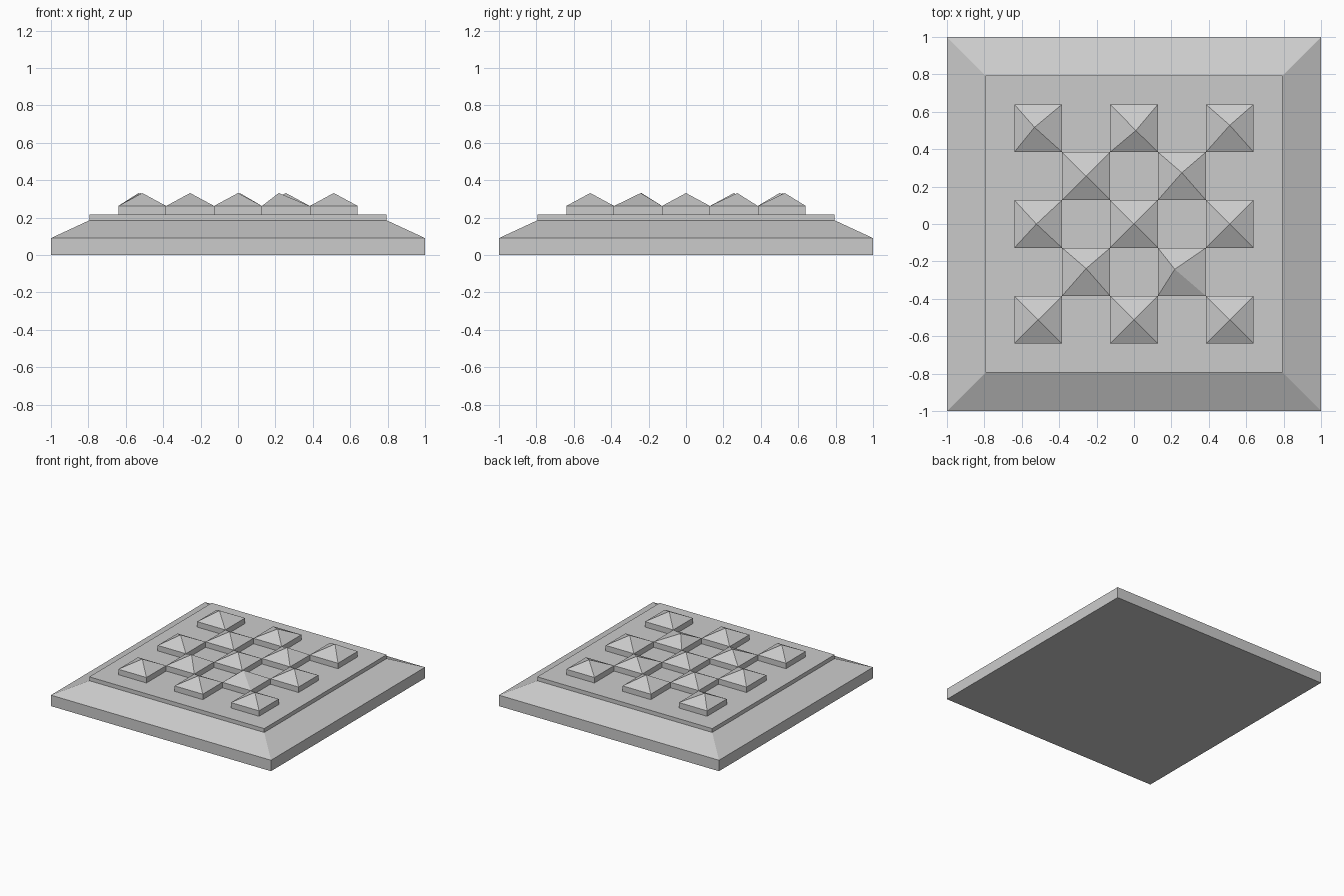
import bpy
import bmesh

if "Cube" in bpy.data.objects:
    bpy.data.objects.remove(bpy.data.objects["Cube"], do_unlink=True)

stone = bpy.data.materials.new("plain grey")
stone.use_nodes = True
stone.diffuse_color = (0.6, 0.6, 0.6, 1)
stone.node_tree.nodes["Principled BSDF"].inputs["Base Color"].default_value = (0.6, 0.6, 0.6, 1)


def stacked_block(name, levels, centre=(0, 0), apex=None):
    """Square block through (half width, height) levels, closed flat or to an apex."""
    bm = bmesh.new()
    cx, cy = centre
    rings = [[bm.verts.new((cx + sx * h, cy + sy * h, z))
              for sx, sy in ((-1, -1), (1, -1), (1, 1), (-1, 1))]
             for h, z in levels]
    bm.faces.new(rings[0][::-1])
    for low, high in zip(rings, rings[1:]):
        for i in range(4):
            j = (i + 1) % 4
            bm.faces.new((low[i], low[j], high[j], high[i]))
    if apex:
        tip = bm.verts.new(apex)
        for i in range(4):
            bm.faces.new((rings[-1][i], rings[-1][(i + 1) % 4], tip))
    else:
        bm.faces.new(rings[-1])
    mesh = bpy.data.meshes.new(name)
    bm.to_mesh(mesh)
    bm.free()
    mesh.materials.append(stone)
    obj = bpy.data.objects.new(name, mesh)
    bpy.context.collection.objects.link(obj)
    return obj


# Sloped base and the raised square slab on it
stacked_block("base", [(1, 0), (1, 0.09), (0.795, 0.185)])
stacked_block("slab", [(0.795, 0.185), (0.795, 0.217)])

# Checkerboard of pyramid studs, some with slightly shifted tips
PITCH = 0.256
tip_shift = {
    (-2, 2): (-0.02, 0.005), (0, 2): (0.01, -0.012), (2, 2): (0, 0.016),
    (1, 1): (0, 0.018), (-2, 0): (-0.01, 0),
    (-1, -1): (0, 0.018), (1, -1): (-0.038, 0.014),
}
for row in range(-2, 3):
    for col in range(-2, 3):
        if (row + col) % 2:
            continue
        x, y = col * PITCH, row * PITCH
        dx, dy = tip_shift.get((col, row), (0, 0))
        stacked_block(f"stud_{col + 3}_{row + 3}",
                      [(PITCH / 2, 0.217), (PITCH / 2, 0.262)],
                      (x, y), (x + dx, y + dy, 0.331))
